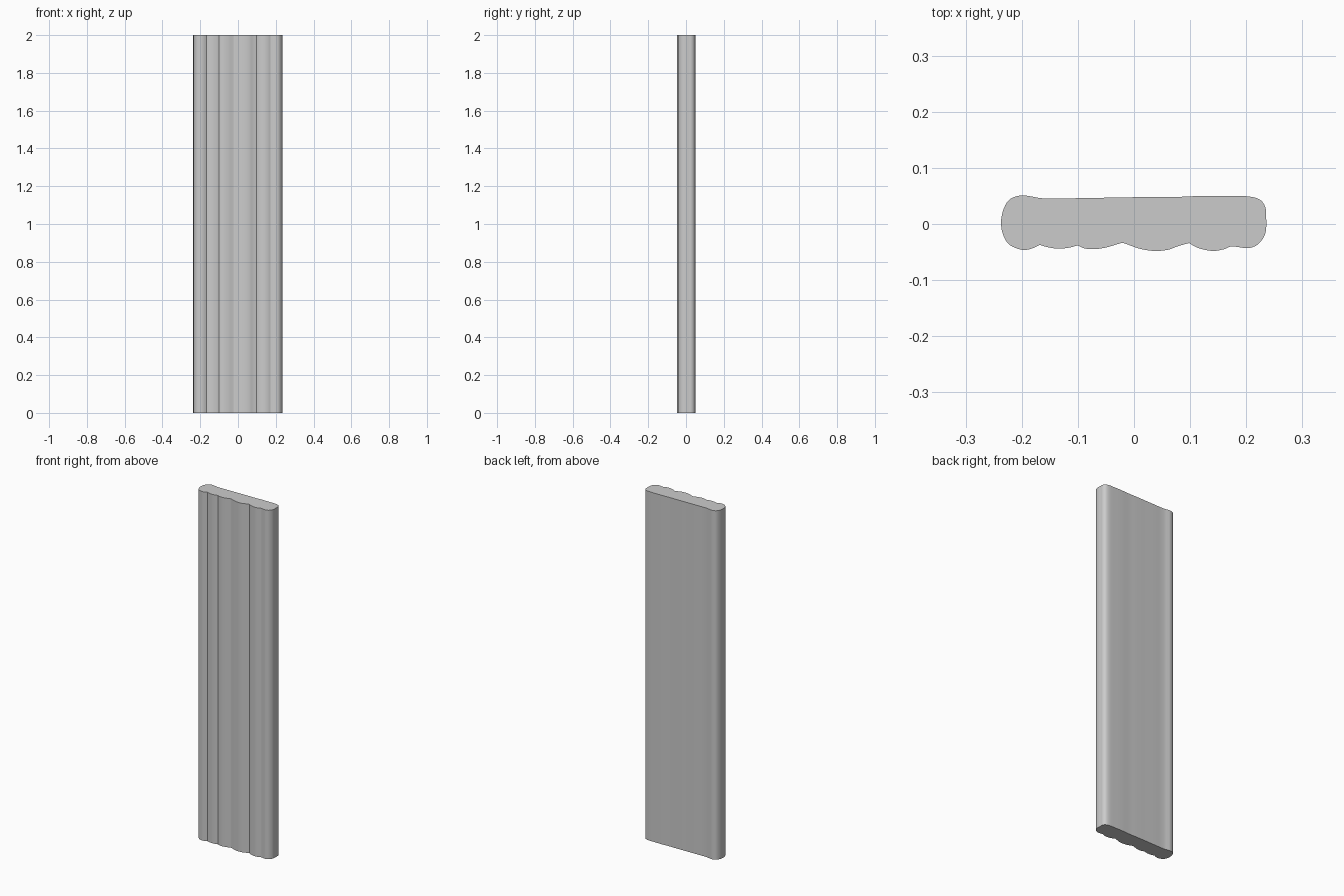
import bpy, bmesh, math
from mathutils import Vector

if "Cube" in bpy.data.objects:
    bpy.data.objects.remove(bpy.data.objects["Cube"])

# Plan outline in runs, counter-clockwise; each run is smooth, its ends are creases
runs = [
    # narrow front scallop
    [(-.168, -.037), (-.155, -.041), (-.135, -.044), (-.115, -.042), (-.100, -.038)],
    # wide front waves
    [(-.100, -.038), (-.090, -.043), (-.073, -.045), (-.050, -.042), (-.030, -.036),
     (-.020, -.034), (-.010, -.037), (.010, -.044), (.035, -.048), (.060, -.046),
     (.080, -.039), (.098, -.034)],
    # right end, flat back and left end
    [(.098, -.034), (.115, -.043), (.140, -.048), (.160, -.045), (.173, -.040),
     (.185, -.041), (.203, -.043), (.220, -.037), (.233, -.020), (.236, .000),
     (.235, .015), (.234, .030), (.225, .043), (.205, .049), (.170, .050),
     (.120, .050), (.070, .048), (.020, .048), (-.040, .047), (-.100, .046),
     (-.140, .045), (-.165, .046), (-.183, .049), (-.200, .051), (-.220, .045),
     (-.232, .028), (-.237, .003), (-.233, -.020), (-.222, -.037), (-.200, -.046),
     (-.183, -.044), (-.168, -.037)],
]


def smooth_run(points, steps=4):
    """Catmull-Rom samples through the points, leaving out the last one."""
    p = [Vector(q) for q in points]
    p = [2 * p[0] - p[1]] + p + [2 * p[-1] - p[-2]]
    out = []
    for a, b, c, d in zip(p, p[1:], p[2:], p[3:]):
        for k in range(steps):
            t = k / steps
            out.append(0.5 * (2 * b + (c - a) * t + (2 * a - 5 * b + 4 * c - d) * t**2
                              + (3 * b - a - 3 * c + d) * t**3))
    return out


# Extrude the outline to full height
outline = [q for run in runs for q in smooth_run(run)]
bm = bmesh.new()
base = bm.faces.new([bm.verts.new((q.x, q.y, 0)) for q in outline])
top = bmesh.ops.extrude_face_region(bm, geom=[base], use_keep_orig=True)["geom"]
bmesh.ops.translate(bm, vec=(0, 0, 2),
                    verts=[g for g in top if isinstance(g, bmesh.types.BMVert)])
bmesh.ops.recalc_face_normals(bm, faces=bm.faces)
mesh = bpy.data.meshes.new("plank")
bm.to_mesh(mesh)
bm.free()
plank = bpy.data.objects.new("plank", mesh)
bpy.context.collection.objects.link(plank)

# Smooth sides with crisp grooves and ends
bpy.context.view_layer.objects.active = plank
plank.select_set(True)
bpy.ops.object.shade_smooth_by_angle(angle=math.radians(28))
